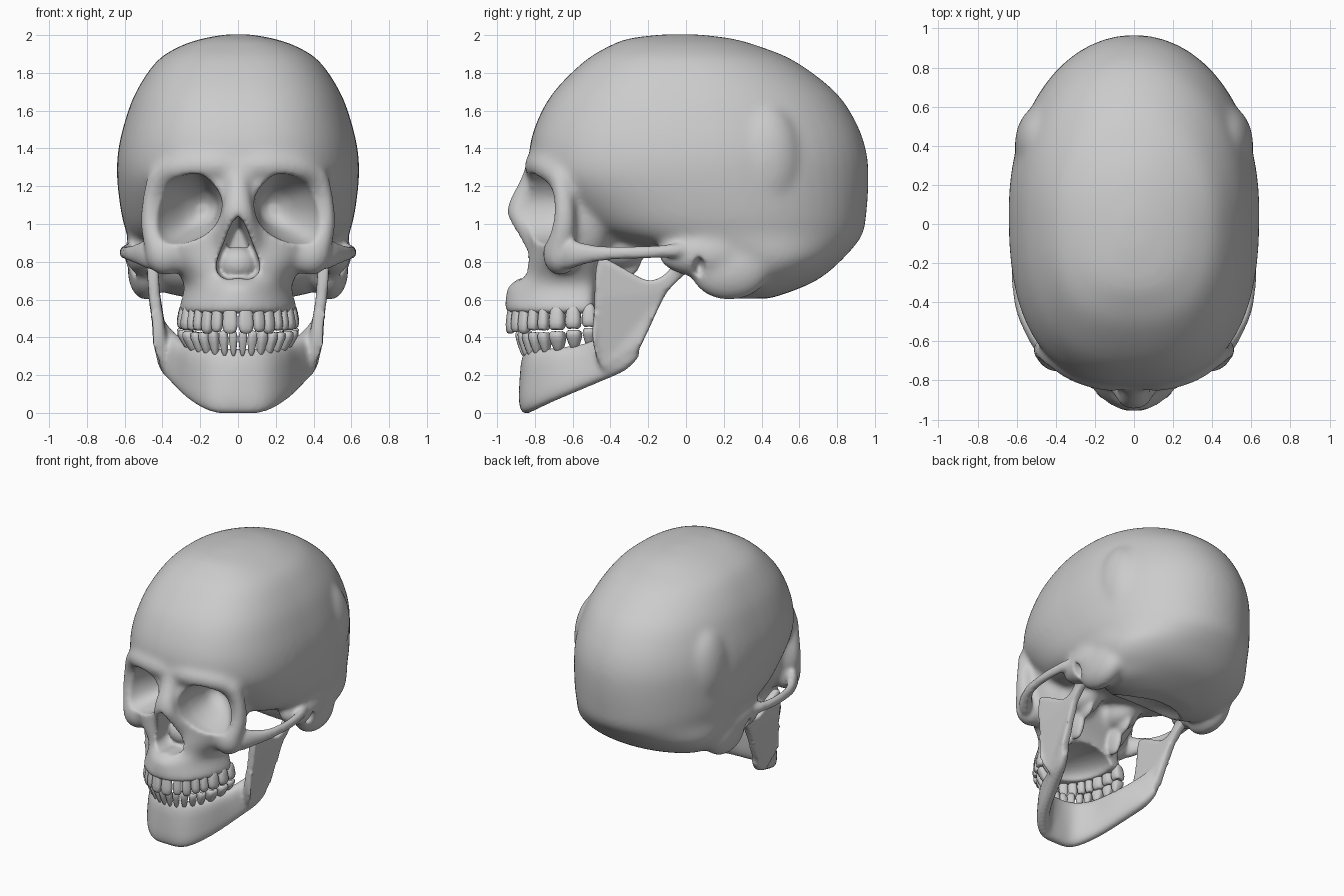
import bpy, bmesh, math
from mathutils import Vector, Matrix

if "Cube" in bpy.data.objects:
    bpy.data.objects.remove(bpy.data.objects["Cube"])


def catmull(P, n, closed=False):
    m, out = len(P), []
    for i in range(m if closed else m - 1):
        a, b, c, d = [P[(i + k) % m] if closed else P[min(max(i + k, 0), m - 1)] for k in (-1, 0, 1, 2)]
        for j in range(n):
            t = j / n
            out.append([.5 * (2 * q + (r - p) * t + (2 * p - 5 * q + 4 * r - s) * t * t
                              + (3 * q - p - 3 * r + s) * t ** 3) for p, q, r, s in zip(a, b, c, d)])
    if not closed:
        out.append(list(P[-1]))
    return out


def spow(v, p):
    return math.copysign(abs(v) ** p, v)


def loft(bm, rings, pair=False):
    for s in ((1, -1) if pair else (1,)):
        rows = [[bm.verts.new((s * p[0], p[1], p[2])) for p in r] for r in rings]
        n = len(rows[0])
        for a, b in zip(rows, rows[1:]):
            for i in range(n):
                bm.faces.new((a[i], a[(i + 1) % n], b[(i + 1) % n], b[i]))
        bm.faces.new(rows[0])
        bm.faces.new(rows[-1])


def oval(z, yf, yb, w, yc, nf, nb, n=56):
    # horizontal section: separate roundness at front and back
    ring = []
    for k in range(n):
        c, s = math.cos(2 * math.pi * k / n), math.sin(2 * math.pi * k / n)
        e = 2 / (nf if s < 0 else nb)
        ring.append((w * spow(c, e), yc + (yc - yf if s < 0 else yb - yc) * spow(s, e), z))
    return ring


def tube(bm, pts, ref, pair=False):
    # swept oval; each point is x, y, z, half width, half height
    P, rings = catmull(pts, 5), []
    for i, p in enumerate(P):
        t = Vector(P[min(i + 1, len(P) - 1)][:3]) - Vector(P[max(i - 1, 0)][:3])
        t.normalize()
        a = t.cross(Vector(ref)).normalized()
        b = a.cross(t)
        rings.append([Vector(p[:3]) + a * p[3] * math.cos(k * math.pi / 8)
                      + b * p[4] * math.sin(k * math.pi / 8) for k in range(16)])
    loft(bm, rings, pair)


def ball(bm, c, r):
    for s in ((1, -1) if c[0] else (1,)):
        bmesh.ops.create_uvsphere(bm, u_segments=28, v_segments=18, radius=1,
                                  matrix=Matrix.Translation((s * c[0], c[1], c[2])) @ Matrix.Diagonal((*r, 1)))


def finish(bm, name):
    bmesh.ops.recalc_face_normals(bm, faces=bm.faces)
    me = bpy.data.meshes.new(name)
    bm.to_mesh(me)
    bm.free()
    me.shade_smooth()
    o = bpy.data.objects.new(name, me)
    bpy.context.collection.objects.link(o)
    return o


def bake(o):
    bpy.context.view_layer.update()
    me = bpy.data.meshes.new_from_object(o.evaluated_get(bpy.context.evaluated_depsgraph_get()))
    o.modifiers.clear()
    o.data = me
    me.shade_smooth()


def fuse(o, voxel, rounds):
    m = o.modifiers.new("fuse", 'REMESH')
    m.mode, m.voxel_size = 'VOXEL', voxel
    m = o.modifiers.new("soften", 'SMOOTH')
    m.factor, m.iterations = .5, rounds
    bake(o)


# braincase: z, front y, back y, half width
bm = bmesh.new()
levels = [(2.004, -.12, .06, .06), (1.982, -.30, .24, .185), (1.94, -.41, .39, .31), (1.86, -.54, .58, .432),
          (1.70, -.70, .79, .54), (1.54, -.79, .90, .60), (1.385, -.83, .955, .635), (1.236, -.81, .967, .64),
          (1.05, -.64, .955, .617), (.95, -.50, .937, .59), (.88, -.25, .89, .575), (.82, -.05, .835, .56),
          (.75, 0, .76, .53), (.69, .04, .67, .47), (.64, .12, .55, .40), (.605, .20, .44, .24)]
loft(bm, [oval(z, f, b, w, (f + b) / 2, 2.55, 2.05) for z, f, b, w in catmull(levels, 4)])
ball(bm, (.45, .41, 1.33), (.16, .21, .32))

# face and upper jaw: z, front y, back y, half width, y of widest point, front roundness
levels = [(1.34, -.80, -.3, .40, -.55, 2.2), (1.2, -.835, -.3, .43, -.55, 2.2), (1.05, -.84, -.3, .43, -.57, 2.2),
          (.9, -.835, -.36, .41, -.60, 2.2), (.8, -.85, -.40, .36, -.60, 2.1), (.72, -.875, -.44, .305, -.56, 2),
          (.67, -.945, -.46, .285, -.54, 1.75), (.6, -.957, -.47, .30, -.53, 1.9), (.56, -.96, -.47, .313, -.53, 2),
          (.525, -.955, -.47, .312, -.53, 2)]
loft(bm, [oval(*v, 3) for v in catmull(levels, 4)])

# brow ridges, nasal bones, outer orbit walls
tube(bm, [(0, -.775, 1.30, .07, .08), (.15, -.79, 1.31, .065, .075), (.30, -.745, 1.30, .065, .07),
          (.39, -.69, 1.265, .06, .065), (.45, -.655, 1.19, .05, .06)], (0, 0, 1), True)
tube(bm, [(0, -.79, 1.30, .07, .06), (0, -.825, 1.21, .065, .06), (0, -.885, 1.07, .085, .065),
          (0, -.855, .98, .115, .06), (0, -.795, .86, .15, .06)], (0, 1, 0))
tube(bm, [(.42, -.68, 1.27, .05, .055), (.455, -.65, 1.15, .05, .055), (.46, -.645, 1.0, .058, .062),
          (.42, -.67, .86, .075, .08)], (0, 1, 0), True)
# cheekbones, ear region, mastoids, skull base
ball(bm, (.385, -.665, .84), (.11, .095, .115))
ball(bm, (.49, .09, .84), (.115, .24, .12))
ball(bm, (.485, .23, .755), (.10, .21, .16))
ball(bm, (.17, -.36, .87), (.12, .16, .11))
skull = finish(bm, "skull")
fuse(skull, .016, 20)

# hollows: orbits, nose opening, palate, ear canals, base
bm = bmesh.new()
rim = catmull([(.085, 1.12), (.125, 1.205), (.205, 1.265), (.31, 1.25), (.40, 1.19), (.45, 1.06), (.435, .945),
               (.37, .895), (.26, .905), (.165, .95), (.105, 1.02)], 4, True)
loft(bm, [[(cx + (x - .27) * s, y, 1.08 + (z - 1.08) * s) for x, z in rim]
          for y, s, cx in catmull([(-1.1, 1, .27), (-.78, 1, .27), (-.70, .93, .262), (-.61, .75, .238),
                                   (-.52, .5, .205), (-.47, .2, .19)], 4)], True)
half = [(0, 1.04), (.035, 1.0), (.075, .9), (.112, .8), (.108, .74), (.06, .707)]
hole = catmull(half + [(0, .715)] + [(-x, z) for x, z in half[:0:-1]], 3, True)
loft(bm, [[(x * s, y, .85 + (z - .85) * s) for x, z in hole] for y, s in ((-1.1, 1), (-.75, 1), (-.55, .7))])
ball(bm, (0, -.58, .52), (.21, .28, .11))
ball(bm, (.60, .07, .77), (.10, .032, .058))
ball(bm, (0, .07, .61), (.3, .24, .13))
cutter = finish(bm, "hollow_cutter")
cutter.hide_render = True
m = skull.modifiers.new("hollows", 'BOOLEAN')
m.operation, m.object, m.solver = 'DIFFERENCE', cutter, 'EXACT'
bake(skull)
bpy.data.objects.remove(cutter)

# cheek arches, nasal interior, bone plates behind the jaw
bm = bmesh.new()
bm.from_mesh(skull.data)
tube(bm, [(.37, -.675, .83, .05, .08), (.46, -.625, .84, .048, .082), (.53, -.53, .842, .036, .055),
          (.58, -.42, .845, .028, .038), (.60, -.25, .849, .027, .034), (.585, -.08, .858, .032, .036),
          (.53, .04, .86, .05, .05)], (0, 0, 1), True)
ball(bm, (0, -.66, .79), (.105, .09, .09))
ball(bm, (.17, -.33, .83), (.035, .10, .12))
ball(bm, (.17, -.42, .72), (.035, .08, .14))
bpy.data.objects.remove(skull)
skull = finish(bm, "skull")
fuse(skull, .0135, 6)

# lower jaw body: top x y z, bottom x y z
bm = bmesh.new()
right = [(0, -.825, .34, 0, -.845, -.003), (.13, -.79, .34, .13, -.825, .003), (.215, -.69, .345, .235, -.70, .06),
         (.275, -.53, .37, .325, -.50, .145), (.35, -.40, .43, .39, -.33, .22), (.41, -.27, .5, .415, -.25, .29)]
st = [(-a, b, c, -d, e, f) for a, b, c, d, e, f in right[:0:-1]] + right
P = [(Vector(p[:3]), Vector(p[3:])) for p in catmull(st, 6)]
rings = []
for i, (t, b) in enumerate(P):
    n, l = P[min(i + 1, len(P) - 1)], P[max(i - 1, 0)]
    d = (n[0] + n[1] - l[0] - l[1]).normalized()
    side = Vector((d.y, -d.x, 0)).normalized()
    h = .047 - .02 * max(0, abs(i / (len(P) - 1) - .5) - .38) / .12
    rings.append([(t + b) / 2 + (t - b) / 2 * spow(math.cos(k * math.pi / 12), .6)
                  + side * h * spow(math.sin(k * math.pi / 12), .75) for k in range(24)])
loft(bm, rings)

# jaw branches with condyles
prof = catmull([(-.495, .39), (-.487, .55), (-.482, .70), (-.465, .815), (-.42, .815), (-.32, .76), (-.2, .70),
                (-.11, .735), (-.05, .81), (0, .815), (.025, .765), (-.10, .64), (-.2, .435), (-.285, .27),
                (-.36, .215), (-.45, .24)], 3, True)
loft(bm, [[(.42 + .07 * (z - .3) - .35 * max(0, .34 - z) + h, y, z) for y, z in prof]
          for h in (-.03, .03)], True)
ball(bm, (.475, -.015, .785), (.075, .04, .038))
jaw = finish(bm, "lower_jaw")
fuse(jaw, .0125, 12)


# teeth set along an elliptical arch, eight per side
def teeth(name, a, b, widths, depths, roots, crowns, taper, lean):
    bm = bmesh.new()
    arc, total = [], 0
    for k in range(401):
        t = k / 400 * math.pi * .52
        p = Vector((a * math.sin(t), -.5 - b * math.cos(t), 0))
        total += (p - arc[-1][1]).length if arc else 0
        arc.append((total, p, Vector((math.sin(t) / a, -math.cos(t) / b, 0)).normalized()))
    fit, run = arc[-1][0] / sum(widths), 0
    for w, d, z0, z1 in zip(widths, depths, roots, crowns):
        w *= fit
        _, p, n = min(arc, key=lambda q: abs(q[0] - run - w / 2))
        run += w
        tan = Vector((-n.y, n.x, 0))
        for s in (1, -1):
            for v in bmesh.ops.create_uvsphere(bm, u_segments=16, v_segments=10, radius=1)["verts"]:
                c = v.co / sum(abs(q) ** 3.5 for q in v.co) ** (1 / 3.5)
                h = (c.z + 1) / 2
                k = taper + (1 - taper) * min(1, h * 1.5)
                chew = .018 * max(0, 1 - (c.x ** 2 + c.y ** 2) * 1.6) if d > .07 and h > .5 else 0
                q = p + tan * c.x * w * .49 * k + n * (c.y * d / 2 * k + lean * h)
                v.co = (s * q.x, q.y, z0 + (z1 - z0) * h - math.copysign(chew, z1 - z0))
    return finish(bm, name)


depths = [.05, .05, .06, .075, .08, .095, .095, .085]
teeth("upper_teeth", .275, .425, [.075, .058, .06, .055, .055, .08, .08, .072], depths, [.58] * 8,
      [.42, .428, .42, .428, .428, .43, .437, .447], .78, .01)
teeth("lower_teeth", .262, .36, [.046, .05, .056, .056, .06, .086, .084, .07], depths,
      [.30, .30, .30, .305, .31, .32, .335, .35], [.437, .435, .44, .435, .435, .44, .447, .457], .5, .025)
